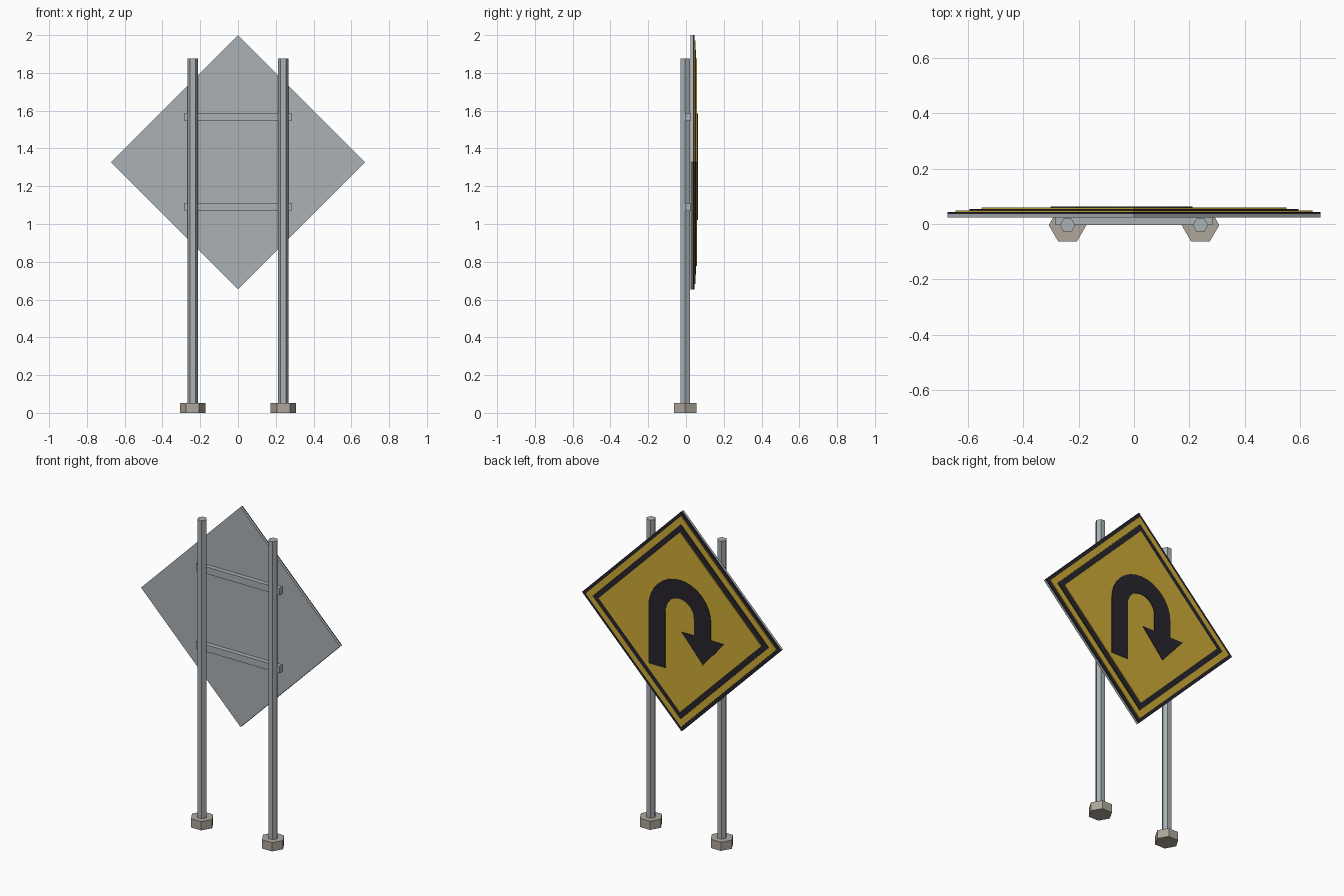
import bpy, bmesh, math

if "Cube" in bpy.data.objects:
    bpy.data.objects.remove(bpy.data.objects["Cube"])


def material(name, rgb):
    m = bpy.data.materials.new(name)
    m.diffuse_color = (*rgb, 1)
    m.use_nodes = True
    m.node_tree.nodes["Principled BSDF"].inputs["Base Color"].default_value = m.diffuse_color
    return m


YELLOW = material("sign_yellow", (0.60, 0.40, 0.035))
BLACK = material("sign_black", (0.02, 0.018, 0.025))
CONCRETE = material("concrete", (0.42, 0.38, 0.33))
STEEL = material("steel", (0.40, 0.44, 0.46))

POST_Y = -0.004
SIGN_Z = 1.327


def prism(name, points, vec, mat):
    """Extrude a flat outline along vec."""
    bm = bmesh.new()
    face = bm.faces.new([bm.verts.new(p) for p in points])
    ext = bmesh.ops.extrude_face_region(bm, geom=[face])
    verts = [g for g in ext["geom"] if isinstance(g, bmesh.types.BMVert)]
    bmesh.ops.translate(bm, verts=verts, vec=vec)
    bmesh.ops.recalc_face_normals(bm, faces=bm.faces)
    mesh = bpy.data.meshes.new(name)
    bm.to_mesh(mesh)
    bm.free()
    mesh.materials.append(mat)
    obj = bpy.data.objects.new(name, mesh)
    bpy.context.collection.objects.link(obj)
    return obj


def hex_column(name, x, radius, z0, z1, mat):
    pts = [(x + radius * math.cos(i * math.pi / 3),
            POST_Y + radius * math.sin(i * math.pi / 3), z0) for i in range(6)]
    prism(name, pts, (0, 0, z1 - z0), mat)


def plate(name, outline, y0, y1, mat):
    """Upright plate from an (x, z) outline around the sign centre."""
    prism(name, [(x, y0, SIGN_Z + z) for x, z in outline], (0, y1 - y0, 0), mat)


# Posts and footings
for side, x in (("left", -0.24), ("right", 0.24)):
    hex_column(side + "_footing", x, 0.068, 0, 0.053, CONCRETE)
    hex_column(side + "_post", x, 0.028, 0.045, 1.875, STEEL)

# Cross rails behind the sign
for label, z in (("lower", 1.09), ("upper", 1.567)):
    h, w = 0.021, 0.283
    dz = z - SIGN_Z
    plate(label + "_rail", [(-w, dz - h), (w, dz - h), (w, dz + h), (-w, dz + h)],
          POST_Y, 0.024, STEEL)

# Stacked diamond layers of the sign
layers = [("backing_panel", 0.673, 0.024, 0.037, STEEL),
          ("outer_border", 0.673, 0.037, 0.044, BLACK),
          ("outer_field", 0.645, 0.044, 0.049, YELLOW),
          ("inner_border", 0.595, 0.049, 0.054, BLACK),
          ("inner_field", 0.550, 0.054, 0.059, YELLOW)]
for name, r, y0, y1, mat in layers:
    plate(name, [(r, 0), (0, r), (-r, 0), (0, -r)], y0, y1, mat)

# U-turn arrow
R_OUT, R_IN, ARC_Z, SEG = 0.211, 0.097, 0.047, 16


def arc(r):
    return [(r * math.cos(math.pi * i / SEG), ARC_Z + r * math.sin(math.pi * i / SEG))
            for i in range(SEG + 1)]


head_z = -0.056
outline = [(R_OUT, -0.305)] + arc(R_OUT)
outline += [(-R_OUT, head_z), (-0.301, head_z), (-0.157, -0.22),
            (-0.013, head_z), (-R_IN, head_z)]
outline += arc(R_IN)[::-1] + [(R_IN, -0.305)]
plate("u_turn_arrow", outline, 0.059, 0.063, BLACK)
